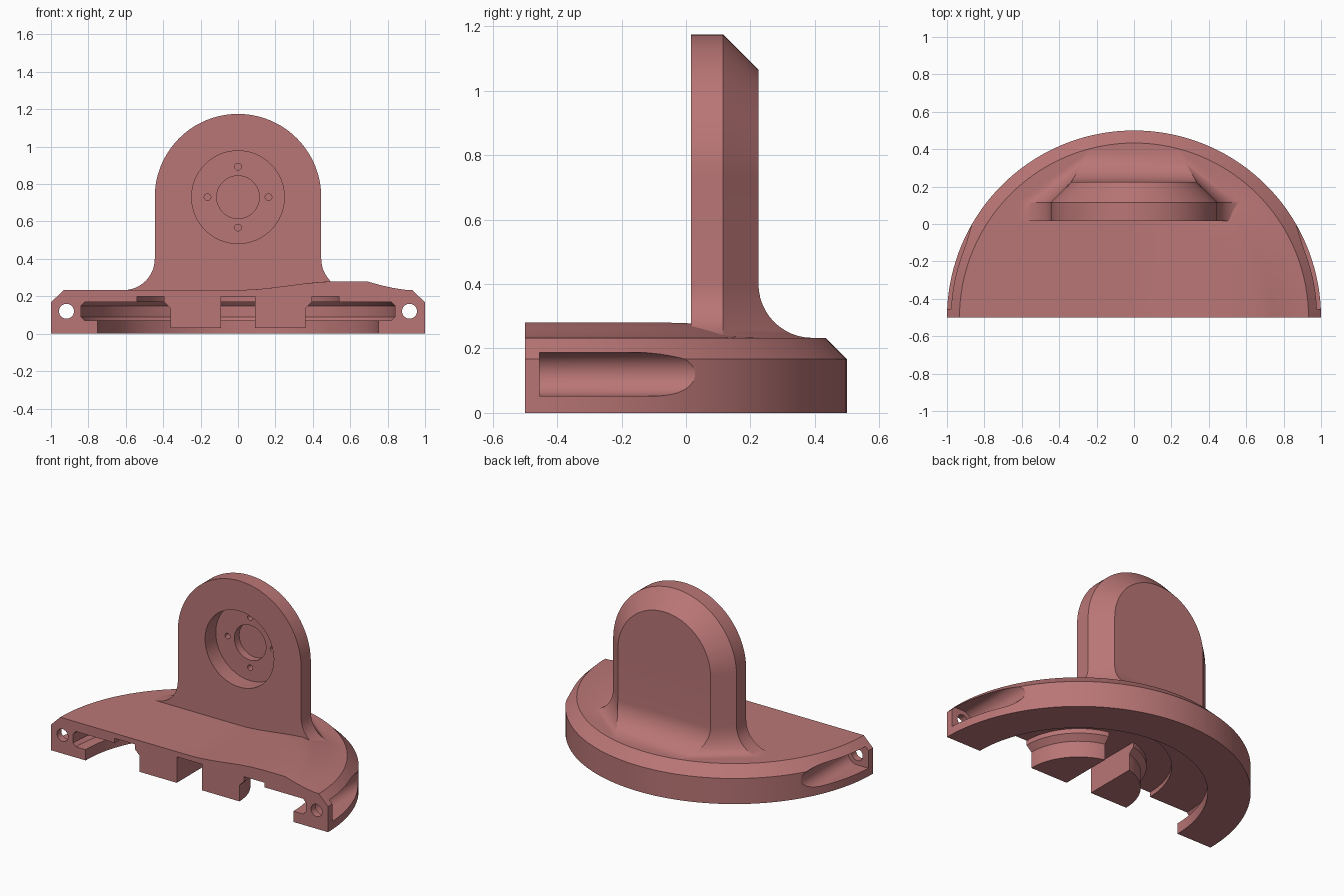
import bpy, bmesh, math
from mathutils import Matrix

if "Cube" in bpy.data.objects:
    bpy.data.objects.remove(bpy.data.objects["Cube"], do_unlink=True)

mat = bpy.data.materials.new("dusty_red")
mat.use_nodes = True
COL = (0.49, 0.18, 0.18, 1)
mat.diffuse_color = COL
mat.node_tree.nodes["Principled BSDF"].inputs["Base Color"].default_value = COL

AXIS_Y = -0.5      # centre of the half disc
TOP = 0.233        # top of the base
HUB_Z = 0.73       # centre height of the round upright


def finish(name, bm):
    bmesh.ops.remove_doubles(bm, verts=bm.verts, dist=1e-5)
    bmesh.ops.dissolve_degenerate(bm, edges=bm.edges, dist=1e-6)
    bmesh.ops.recalc_face_normals(bm, faces=bm.faces)
    me = bpy.data.meshes.new(name)
    bm.to_mesh(me)
    bm.free()
    me.materials.append(mat)
    ob = bpy.data.objects.new(name, me)
    bpy.context.collection.objects.link(ob)
    return ob


def half_revolve(name, profile, segs=72, lift=None):
    """Turn a closed (radius, z) profile through 180 degrees, with flat end caps."""
    bm = bmesh.new()
    rings = []
    for i in range(segs + 1):
        a = math.pi * i / segs
        ring = []
        for r, z in profile:
            x, y = r * math.cos(a), AXIS_Y + r * math.sin(a)
            if lift and z == TOP:
                z += lift(x, y, r)
            ring.append(bm.verts.new((x, y, z)))
        rings.append(ring)
    n = len(profile)
    for p, q in zip(rings, rings[1:]):
        for j in range(n):
            k = (j + 1) % n
            if profile[j][0] == 0 and profile[k][0] == 0:
                continue
            bm.faces.new((p[j], p[k], q[k], q[j]))
    bm.faces.new(rings[0])
    bm.faces.new(rings[-1])
    return finish(name, bm)


def box(x0, x1, y0, y1, z0, z1):
    bm = bmesh.new()
    m = Matrix.Translation(((x0 + x1) / 2, (y0 + y1) / 2, (z0 + z1) / 2))
    m = m @ Matrix.Diagonal((x1 - x0, y1 - y0, z1 - z0, 1))
    bmesh.ops.create_cube(bm, size=1, matrix=m)
    return finish("cutter", bm)


def rod(x, z, r, y0, y1, segs=48):
    """Cylinder lying along y."""
    bm = bmesh.new()
    m = Matrix.Translation((x, (y0 + y1) / 2, z)) @ Matrix.Rotation(math.pi / 2, 4, 'X')
    bmesh.ops.create_cone(bm, cap_ends=True, segments=segs, radius1=r, radius2=r,
                          depth=y1 - y0, matrix=m)
    return finish("cutter", bm)


def cut(ob, cutter):
    mod = ob.modifiers.new("cut", 'BOOLEAN')
    mod.operation, mod.solver, mod.object = 'DIFFERENCE', 'EXACT', cutter
    bpy.context.view_layer.objects.active = ob
    bpy.ops.object.modifier_apply(modifier=mod.name)
    bpy.data.objects.remove(cutter, do_unlink=True)


def smooth(t):
    t = min(max(t, 0), 1)
    return t * t * (3 - 2 * t)


def swell(x, y, r):
    """Raised swelling on the left side of the base top."""
    fall = max(0, 1 - max(0, (r - 0.69) / 0.23)) ** 1.5
    return 0.047 * smooth(x / 0.53) * fall * smooth((0.25 - y) / 0.2)


# Base: half disc with chamfered rim, hollow underside and inner groove
under = [(0, 0.2), (0.54, 0.2), (0.54, 0.17), (0.82, 0.17), (0.84, 0.148), (0.84, 0.09),
         (0.82, 0.07), (0.75, 0.07), (0.75, 0), (1, 0), (1, 0.167)]
top_radii = [0.933, 0.9, 0.86, 0.82, 0.78, 0.74, 0.69, 0.6, 0.53, 0.45, 0.36, 0.27, 0.18, 0.09, 0]
base = half_revolve("base", under + [(r, TOP) for r in top_radii], lift=swell)

# Screw holes and open side channels
for s in (-1, 1):
    cut(base, rod(s * 0.917, 0.12, 0.068, -0.455, 0.12))
    cut(base, box(min(s * 0.917, s * 1.1), max(s * 0.917, s * 1.1), -0.455, 0.12, 0.052, 0.188))
    cut(base, rod(s * 0.917, 0.12, 0.04, -0.6, -0.44, 32))

# Hub under the base, split by a slot
hub = half_revolve("underside_hub", [(0, 0.03), (0.36, 0.03), (0.36, 0.135), (0.395, 0.17),
                                     (0.395, 0.205), (0, 0.205)], 48)
cut(hub, box(-0.092, 0.092, -0.7, 0.1, -0.1, 0.3))

# Upright: round-topped plate, chamfered at the back, flared into the base
A, B, R = 0.445, 0.335, 0.167
Y0, Y1, Y2 = 0.015, 0.115, 0.225
sections = []   # (front half width, front z, back half width, back z, back y)
sections.append((A + R, 0.215, B - 0.6 * R, 0.215, Y2 + R))
for i in range(13):
    t = math.pi / 2 * i / 12
    f, z = R * (1 - math.sin(t)), TOP + R * (1 - math.cos(t))
    sections.append((A + f, z, B - 0.6 * f, z, Y2 + f))
for i in range(33):
    t = math.pi / 2 * i / 32
    c, s = math.cos(t), math.sin(t)
    sections.append((A * c, HUB_Z + A * s, B * c, HUB_Z + B * s, Y2))
bm = bmesh.new()
loops = []
for w, z, bw, bz, by in sections:
    pts = [(-w, Y0, z), (-w, Y1, z), (-bw, by, bz), (bw, by, bz), (w, Y1, z), (w, Y0, z)]
    loops.append([bm.verts.new(p) for p in pts])
for p, q in zip(loops, loops[1:]):
    for j in range(6):
        k = (j + 1) % 6
        bm.faces.new((p[j], p[k], q[k], q[j]))
bm.faces.new(loops[0])
upright = finish("upright", bm)

# Round recess, centre bore and four small holes
cut(upright, rod(0, HUB_Z, 0.248, -0.1, 0.125, 64))
cut(upright, rod(0, HUB_Z, 0.114, 0.0, 0.175))
for i in range(4):
    a = math.pi / 2 * i
    cut(upright, rod(0.163 * math.cos(a), HUB_Z + 0.163 * math.sin(a), 0.018, 0.0, 0.175, 20))

# Smooth curved faces, keep edges sharp
for ob in (base, hub, upright):
    bpy.ops.object.select_all(action='DESELECT')
    ob.select_set(True)
    bpy.context.view_layer.objects.active = ob
    bpy.ops.object.shade_smooth_by_angle(angle=math.radians(25))
